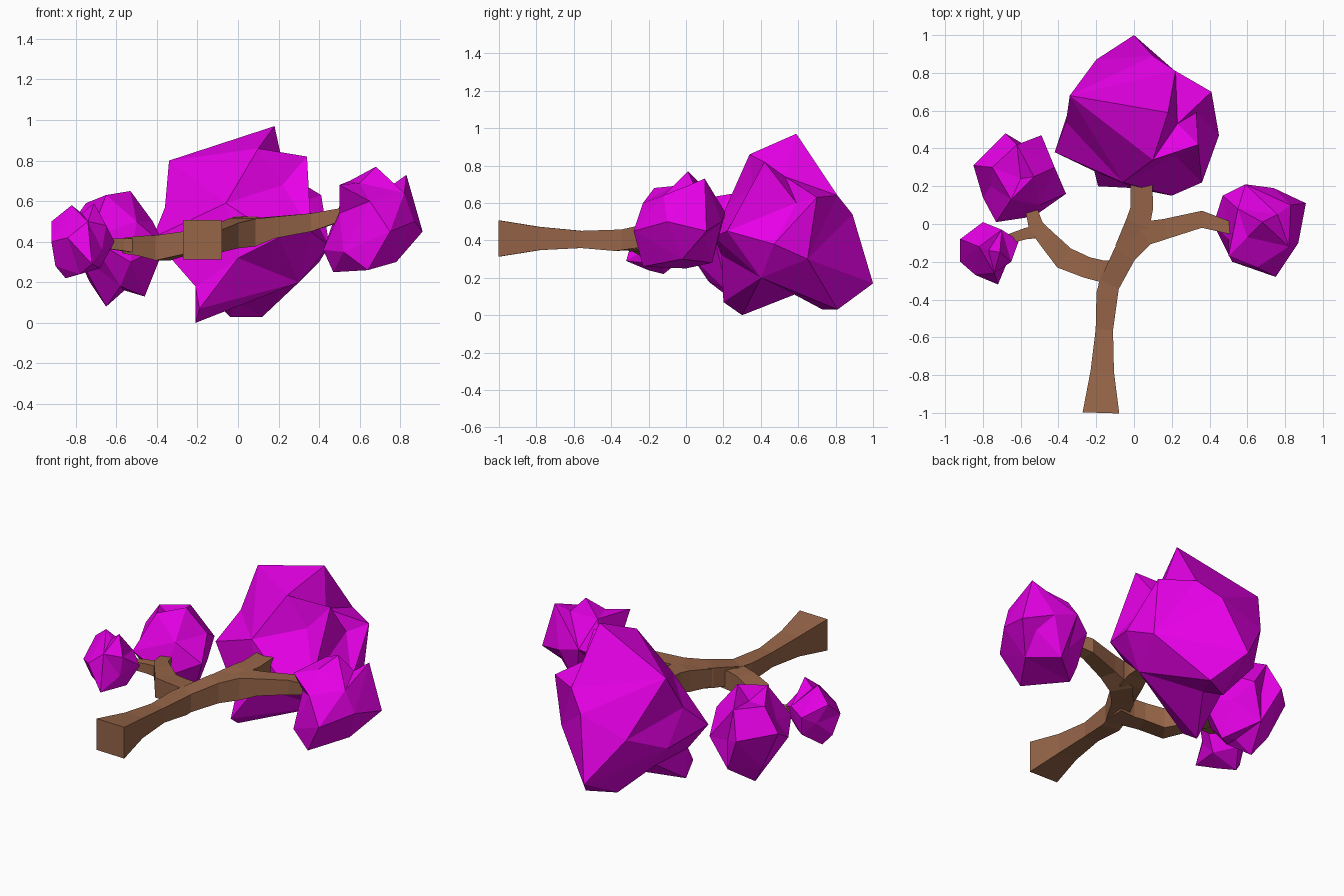
import bpy, bmesh
from mathutils import Vector


def material(name, color):
    m = bpy.data.materials.new(name)
    m.diffuse_color = (*color, 1)
    return m


bark = material("bark", (0.31, 0.13, 0.065))
leaf = material("leaf", (0.80, 0.0, 0.80))


def finish(bm, name, mat):
    bmesh.ops.recalc_face_normals(bm, faces=bm.faces[:])
    me = bpy.data.meshes.new(name)
    bm.to_mesh(me)
    bm.free()
    me.materials.append(mat)
    ob = bpy.data.objects.new(name, me)
    bpy.context.collection.objects.link(ob)


def limb(name, path):
    """Square tube through (x, y, z, half width) stations."""
    bm = bmesh.new()
    pts = [Vector(p[:3]) for p in path]
    rings = []
    for i, p in enumerate(pts):
        t = pts[min(i + 1, len(pts) - 1)] - pts[max(i - 1, 0)]
        side = Vector((t.y, -t.x, 0)).normalized()
        r = path[i][3]
        rings.append([bm.verts.new(p + side * a * r + Vector((0, 0, b * r)))
                      for a, b in ((-1, -1), (1, -1), (1, 1), (-1, 1))])
    for a, b in zip(rings, rings[1:]):
        for k in range(4):
            j = (k + 1) % 4
            bm.faces.new((a[k], a[j], b[j], b[k]))
    bm.faces.new(rings[0])
    bm.faces.new(rings[-1])
    finish(bm, name, bark)


def clump(name, centre, points):
    """Jagged star-shaped clump: hull the directions, then move each corner out."""
    bm = bmesh.new()
    c = Vector(centre)
    pairs = []
    for p in points:
        p = Vector(p)
        pairs.append((bm.verts.new((p - c).normalized()), p))
    bmesh.ops.convex_hull(bm, input=bm.verts[:])
    for v, p in pairs:
        v.co = p
    finish(bm, name, leaf)


# Trunk and branches
limb("trunk", [(-0.175, -1, .41, .097), (-0.168, -0.78, .41, .062),
               (-0.157, -0.56, .405, .046), (-0.142, -0.37, .40, .057),
               (-0.12, -0.26, .41, .05)])
limb("right_branch", [(-0.14, -0.34, .40, .054), (-0.05, -0.16, .43, .062),
                      (0.05, -0.05, .445, .068), (0.17, -0.025, .47, .053),
                      (0.36, 0.025, .495, .045), (0.54, -0.03, .54, .03)])
limb("middle_branch", [(-0.05, -0.14, .435, .055), (0.02, 0.0, .45, .066),
                       (0.04, 0.08, .46, .06), (0.04, 0.3, .47, .058)])
limb("left_branch", [(-0.07, -0.25, .405, .055), (-0.17, -0.25, .40, .058),
                     (-0.25, -0.23, .395, .056),
                     (-0.37, -0.18, .37, .062), (-0.46, -0.08, .38, .048),
                     (-0.52, -0.01, .38, .04), (-0.55, 0.10, .38, .03)])
limb("left_twig", [(-0.50, -0.04, .38, .036), (-0.57, -0.05, .385, .03),
                   (-0.70, -0.09, .395, .022)])

# Foliage clumps: outer corners first, then a few dents
clump("large_foliage", (0.03, 0.52, 0.45), [
    (0.18, 0.59, 0.97), (-0.34, 0.68, 0.80), (0.10, 0.34, 0.86), (0.34, 0.42, 0.82),
    (0.22, 0.36, 0.68), (-0.06, 0.22, 0.59), (-0.36, 0.54, 0.57), (-0.42, 0.38, 0.42),
    (0.36, 0.22, 0.45), (0.20, 0.15, 0.42), (0.45, 0.47, 0.38), (0.41, 0.70, 0.63),
    (-0.21, 0.30, 0.0), (-0.19, 0.20, 0.07), (0.12, 0.81, 0.03), (-0.04, 0.73, 0.03),
    (0.0, 1.0, 0.17), (0.10, 0.89, 0.54), (-0.20, 0.87, 0.45), (0.22, 0.81, 0.64),
    (0.40, 0.65, 0.30), (-0.33, 0.65, 0.35), (-0.18, 0.55, 0.17), (0.30, 0.40, 0.20),
    (0.0, 0.19, 0.32), (-0.02, 0.58, 0.11),
    (0.23, 0.53, 0.74), (0.33, 0.59, 0.60), (-0.21, 0.28, 0.18)])
clump("right_foliage", (0.67, -0.03, 0.5), [
    (0.68, 0.01, 0.77), (0.50, -0.17, 0.68), (0.83, 0.10, 0.73), (0.76, 0.05, 0.68),
    (0.91, 0.11, 0.45), (0.87, -0.10, 0.50), (0.75, -0.28, 0.45), (0.64, -0.23, 0.26),
    (0.52, -0.20, 0.35), (0.47, 0.0, 0.25), (0.42, 0.0, 0.36), (0.59, 0.21, 0.55),
    (0.74, 0.19, 0.50), (0.47, 0.15, 0.50), (0.78, -0.02, 0.30), (0.65, 0.14, 0.28),
    (0.55, 0.08, 0.70), (0.65, -0.23, 0.60), (0.82, -0.12, 0.64), (0.50, -0.08, 0.54),
    (0.80, 0.10, 0.42), (0.55, 0.08, 0.40), (0.60, -0.07, 0.69)])
clump("left_foliage", (-0.61, 0.24, 0.37), [
    (-0.53, 0.25, 0.65), (-0.65, 0.13, 0.63), (-0.75, 0.30, 0.59), (-0.85, 0.31, 0.45),
    (-0.80, 0.14, 0.35), (-0.73, 0.01, 0.42), (-0.53, 0.04, 0.30), (-0.36, 0.16, 0.38),
    (-0.44, 0.33, 0.32), (-0.49, 0.47, 0.40), (-0.68, 0.48, 0.42), (-0.46, 0.22, 0.13),
    (-0.65, 0.25, 0.08), (-0.58, 0.12, 0.18), (-0.73, 0.30, 0.20), (-0.58, 0.42, 0.20),
    (-0.50, 0.10, 0.50), (-0.62, 0.42, 0.58), (-0.42, 0.30, 0.50), (-0.60, 0.24, 0.56),
    (-0.56, 0.22, 0.16), (-0.58, 0.42, 0.38), (-0.76, 0.20, 0.47)])
clump("small_left_foliage", (-0.77, -0.15, 0.4), [
    (-0.82, -0.12, 0.58), (-0.71, -0.15, 0.59), (-0.92, -0.08, 0.50), (-0.92, -0.20, 0.40),
    (-0.80, 0.01, 0.42), (-0.70, -0.03, 0.45), (-0.61, -0.09, 0.40), (-0.65, -0.20, 0.48),
    (-0.72, -0.32, 0.29), (-0.84, -0.27, 0.42), (-0.68, -0.12, 0.27), (-0.85, -0.12, 0.22),
    (-0.78, -0.20, 0.24), (-0.90, -0.15, 0.28), (-0.74, -0.26, 0.50), (-0.78, -0.02, 0.30),
    (-0.77, -0.14, 0.54), (-0.67, -0.20, 0.36), (-0.86, -0.05, 0.38)])
